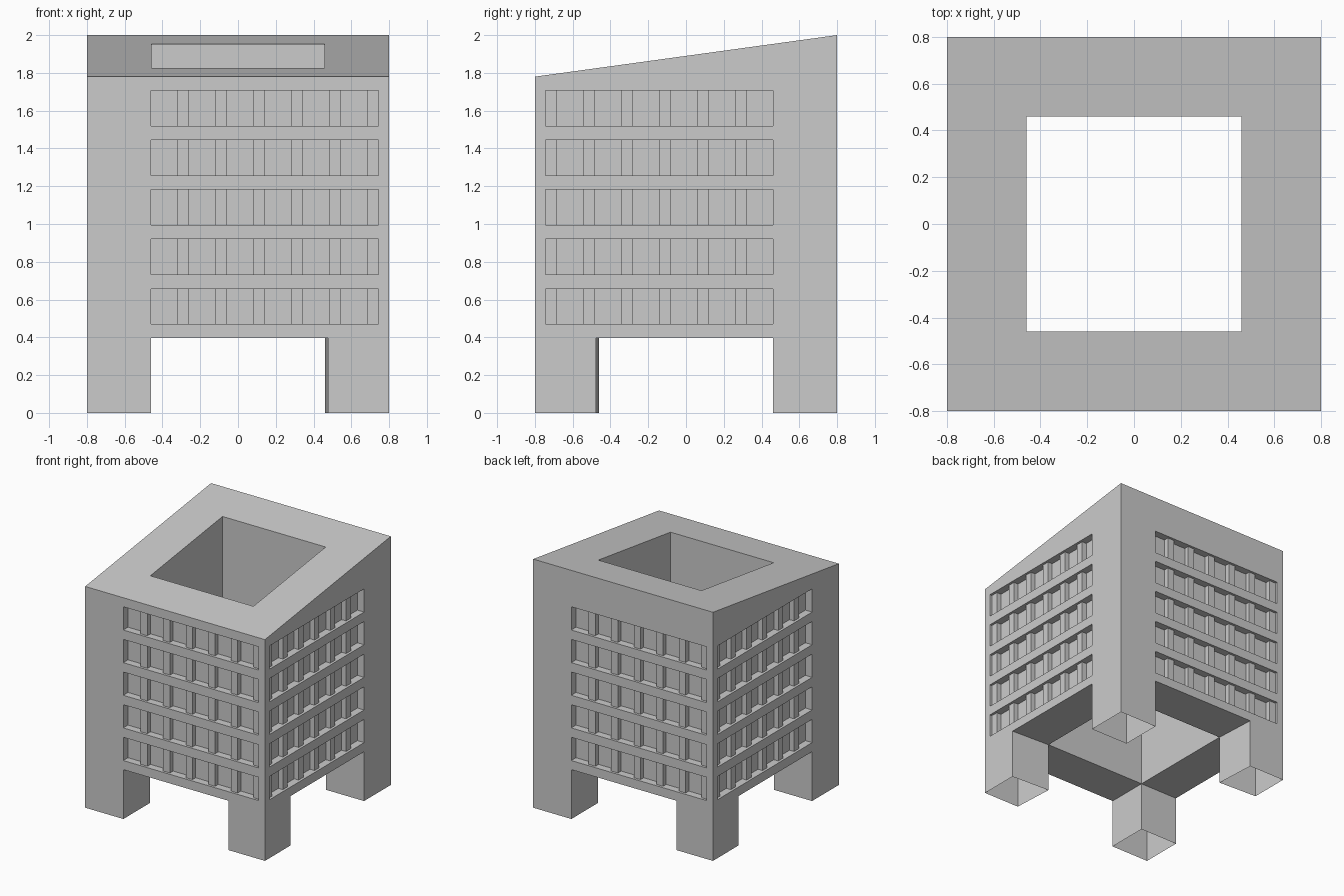
import bpy, bmesh
from mathutils import Matrix

if "Cube" in bpy.data.objects:
    bpy.data.objects.remove(bpy.data.objects["Cube"])


def make_object(name, bm):
    bmesh.ops.recalc_face_normals(bm, faces=bm.faces)
    mesh = bpy.data.meshes.new(name)
    bm.to_mesh(mesh)
    bm.free()
    ob = bpy.data.objects.new(name, mesh)
    bpy.context.collection.objects.link(ob)
    return ob


def add_box(bm, lo, hi):
    size = [b - a for a, b in zip(lo, hi)]
    mid = [(a + b) / 2 for a, b in zip(lo, hi)]
    mat = Matrix.Translation(mid) @ Matrix.Diagonal((*size, 1))
    return bmesh.ops.create_cube(bm, size=1, matrix=mat)["verts"]


def extrude_profile(bm, points, vec):
    face = bm.faces.new([bm.verts.new(p) for p in points])
    new = bmesh.ops.extrude_face_region(bm, geom=[face])["geom"]
    bmesh.ops.translate(bm, vec=vec, verts=[v for v in new if isinstance(v, bmesh.types.BMVert)])


def cut(target, cutter):
    mod = target.modifiers.new("cut", "BOOLEAN")
    mod.operation = "DIFFERENCE"
    mod.solver = "EXACT"
    mod.object = cutter
    bpy.context.view_layer.objects.active = target
    bpy.ops.object.modifier_apply(modifier=mod.name)
    bpy.data.objects.remove(cutter)


# Each wall shares the front-wall layout: front, right (mirrored over the
# corner diagonal), then the same pair turned half way round
DIAGONAL = Matrix(((0, -1, 0, 0), (-1, 0, 0, 0), (0, 0, 1, 0), (0, 0, 0, 1)))
HALF_TURN = Matrix.Rotation(3.14159265, 4, "Z")
WALLS = [Matrix.Identity(4), DIAGONAL, HALF_TURN, HALF_TURN @ DIAGONAL]

ROWS = [0.47 + 0.2625 * i for i in range(5)]
ROW_H, X0, PITCH, PANE_W = 0.187, -0.461, 0.2008, 0.141
DEPTH, MULLION_INSET = 0.06, 0.02

# Main block with a roof sloping up towards the back
bm = bmesh.new()
extrude_profile(bm, [(-0.8, -0.8, 0), (-0.8, 0.8, 0), (-0.8, 0.8, 2), (-0.8, -0.8, 1.78)], (1.6, 0, 0))
building = make_object("building", bm)

# Ground level passage, leaving four corner legs
half = [(-0.46, -0.9), (0.482, -0.9), (0.46, -0.46), (0.9, -0.482), (0.9, 0.46), (0.46, 0.46)]
cross = half + [(-x, -y) for x, y in half]
bm = bmesh.new()
extrude_profile(bm, [(x, y, -0.2) for x, y in cross], (0, 0, 0.597))
cut(building, make_object("passage_cutter", bm))

# Open courtyard
bm = bmesh.new()
add_box(bm, (-0.459, -0.459, 0.2), (0.459, 0.459, 2.3))
cut(building, make_object("courtyard_cutter", bm))

# Recessed window bands
bm = bmesh.new()
for wall in WALLS:
    for z in ROWS:
        verts = add_box(bm, (X0, -0.9, z), (X0 + 6 * PITCH, -0.8 + DEPTH, z + ROW_H))
        bmesh.ops.transform(bm, matrix=wall, verts=verts)
cut(building, make_object("window_cutter", bm))

# The legs are open underneath
bm = bmesh.new()
bm.from_mesh(building.data)
bottom = [f for f in bm.faces if all(abs(v.co.z) < 0.001 for v in f.verts)]
bmesh.ops.delete(bm, geom=bottom, context="FACES")
bm.to_mesh(building.data)
bm.free()

# Piers between the window panes
bm = bmesh.new()
for wall in WALLS:
    for z in ROWS:
        for i in range(6):
            x = X0 + i * PITCH
            verts = add_box(bm, (x + PANE_W, -0.8 + MULLION_INSET, z), (x + PITCH, -0.8 + DEPTH, z + ROW_H))
            bmesh.ops.transform(bm, matrix=wall, verts=verts)
make_object("window_piers", bm)
